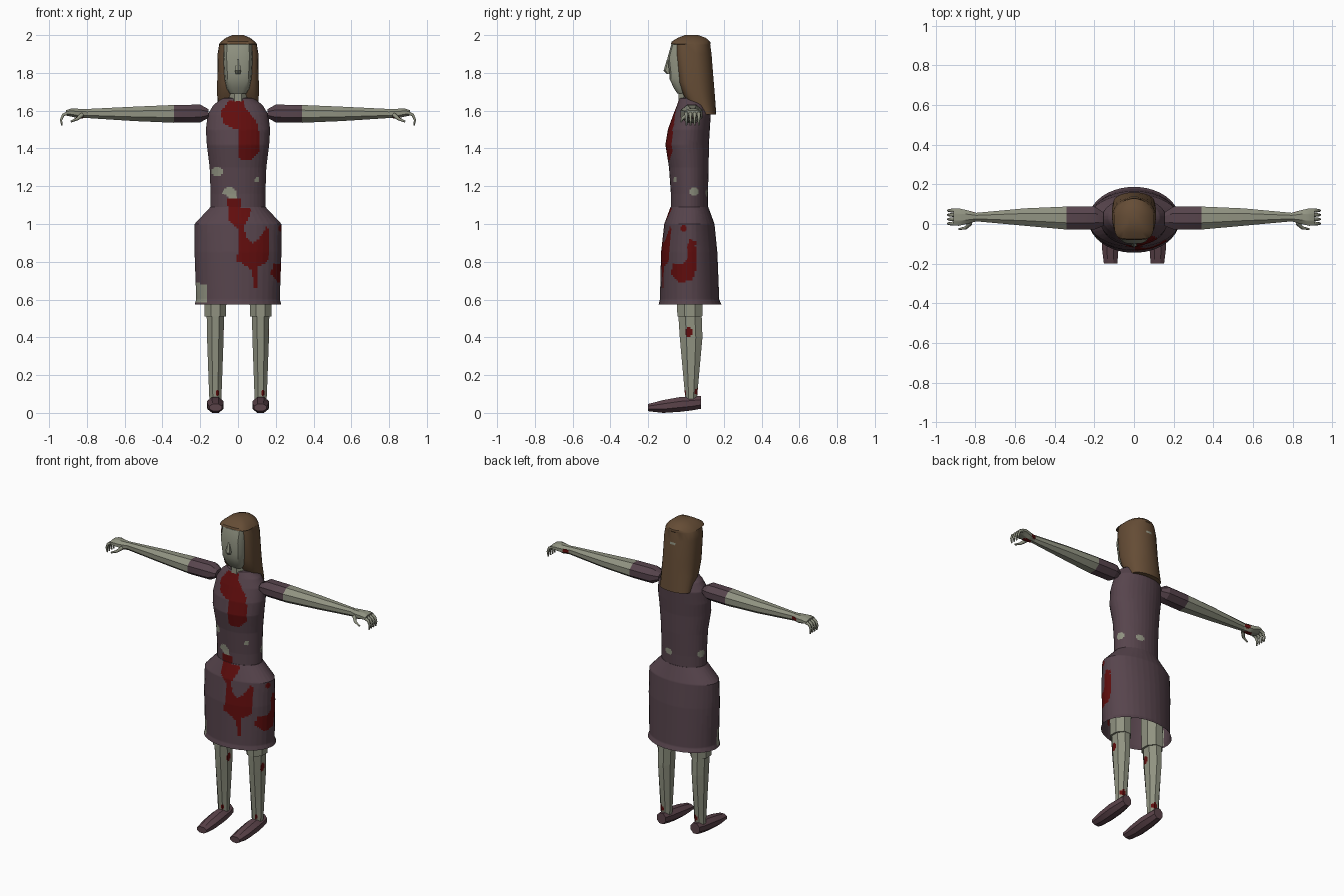
import bpy, bmesh, math
from mathutils import Vector

cube = bpy.data.objects.get("Cube")
if cube:
    bpy.data.objects.remove(cube, do_unlink=True)


def material(name, rgb):
    m = bpy.data.materials.new(name)
    m.use_nodes = True
    m.diffuse_color = (*rgb, 1)
    m.node_tree.nodes["Principled BSDF"].inputs["Base Color"].default_value = (*rgb, 1)
    return m


SKIN = material("pale grey skin", (0.28, 0.29, 0.22))
DRESS = material("plum cloth", (0.095, 0.058, 0.073))
HAIR = material("brown hair", (0.13, 0.073, 0.036))
RED = material("dark red stain", (0.12, 0.004, 0.004))
SHOE = material("plum leather", (0.105, 0.056, 0.068))


def loft(name, mat, rings, sides, axis=2, side=1, square_front=False, caps=(True, True)):
    """Skin rings (position, centre a, half a, centre b, half b) along an axis."""
    bm = bmesh.new()
    grow = 1 / math.cos(math.pi / sides)
    loops = []
    for t, ca, ha, cb, hb in rings:
        loop = []
        for i in range(sides):
            ang = 2 * math.pi * (i + 0.5) / sides
            c, s = math.cos(ang) * grow, math.sin(ang) * grow
            if square_front and s < 0:
                c, s = (math.copysign(min(abs(v), 1) ** 0.5, v) for v in (c, s))
            co = [ca + ha * c, cb + hb * s]
            co.insert(axis, t)
            co[0] *= side
            loop.append(bm.verts.new(co))
        loops.append(loop)
    for lo, hi in zip(loops, loops[1:]):
        for i in range(sides):
            j = (i + 1) % sides
            bm.faces.new((lo[i], lo[j], hi[j], hi[i]))
    for use, loop in zip(caps, (loops[0], loops[-1])):
        if use:
            bm.faces.new(loop)
    bmesh.ops.recalc_face_normals(bm, faces=bm.faces)
    mesh = bpy.data.meshes.new(name)
    bm.to_mesh(mesh)
    bm.free()
    mesh.materials.append(mat)
    ob = bpy.data.objects.new(name, mesh)
    bpy.context.collection.objects.link(ob)
    return ob


def inside(p, poly):
    hit = False
    for (x1, y1), (x2, y2) in zip(poly, poly[1:] + poly[:1]):
        if (y1 > p[1]) != (y2 > p[1]) and p[0] < x1 + (p[1] - y1) * (x2 - x1) / (y2 - y1):
            hit = not hit
    return hit


def blob(u, v, ru, rv):
    """Eight-sided patch outline."""
    return [(u + ru * math.cos(k * math.pi / 4 + 0.39), v + rv * math.sin(k * math.pi / 4 + 0.39))
            for k in range(8)]


def patch(ob, mat, axis, sign, poly, step=0.01):
    """Cut a fine grid over an outline on the side facing an axis and colour its faces."""
    plane = [k for k in range(3) if k != axis]
    bm = bmesh.new()
    bm.from_mesh(ob.data)
    for n, k in enumerate(plane):
        lo, hi = min(p[n] for p in poly), max(p[n] for p in poly)
        count = max(2, round((hi - lo) / step))
        normal = Vector((0, 0, 0))
        normal[k] = 1
        for i in range(count + 1):
            bmesh.ops.bisect_plane(bm, geom=bm.verts[:] + bm.edges[:] + bm.faces[:], dist=1e-5,
                                   plane_co=normal * (lo + (hi - lo) * i / count), plane_no=normal)
    if mat.name not in ob.data.materials:
        ob.data.materials.append(mat)
    slot = ob.data.materials.find(mat.name)
    bm.normal_update()
    for f in bm.faces:
        c = f.calc_center_median()
        if f.normal[axis] * sign > 0.08 and inside([c[k] for k in plane], poly):
            f.material_index = slot
    bm.to_mesh(ob.data)
    bm.free()


def finger(name, pts, side, radius):
    cu = bpy.data.curves.new(name, 'CURVE')
    cu.dimensions = '3D'
    cu.bevel_depth, cu.bevel_resolution, cu.use_fill_caps = radius, 1, True
    sp = cu.splines.new('POLY')
    sp.points.add(len(pts) - 1)
    for i, (x, y, z) in enumerate(pts):
        sp.points[i].co = (x * side, y, z, 1)
        sp.points[i].radius = 1 - 0.6 * i / (len(pts) - 1)
    cu.materials.append(SKIN)
    bpy.context.collection.objects.link(bpy.data.objects.new(name, cu))


# Dress
bodice = loft("bodice", DRESS, [
    (1.08, 0, .145, .018, .098), (1.16, 0, .145, .018, .098), (1.3, 0, .15, .015, .105),
    (1.42, 0, .165, .006, .115), (1.5, 0, .17, .015, .111), (1.58, 0, .16, .032, .099),
    (1.63, 0, .13, .033, .08), (1.665, 0, .085, .027, .062), (1.67, 0, .05, .02, .045)], 36)
skirt = loft("skirt", DRESS, [
    (1.09, 0, .146, .018, .1), (1.0, 0, .23, .018, .133), (.85, 0, .23, .017, .149),
    (.6, 0, .221, .019, .157), (.575, 0, .229, .021, .166)], 36, caps=(True, False))

# Stains and torn holes in the dress
chest = [(-.05, 1.65), (.03, 1.655), (.04, 1.61), (.08, 1.565), (.105, 1.53), (.115, 1.46),
         (.11, 1.38), (.07, 1.34), (.01, 1.34), (0, 1.37), (.005, 1.5), (-.04, 1.51),
         (-.08, 1.535), (-.09, 1.6)]
lap = [(-.06, 1.135), (.015, 1.135), (.015, 1.085), (.075, 1.08), (.05, 1.02), (.03, .985),
       (.05, .92), (.075, .9), (.11, .92), (.15, .985), (.165, .975), (.16, .805), (.1, .77),
       (.1, .665), (.085, .66), (.075, .75), (.03, .79), (-.005, .8), (0, .97), (-.045, 1.015)]
hip = [(.02, .92), (.05, .91), (.055, .77), (.035, .7), (-.035, .69), (-.08, .735),
       (-.07, .79), (-.015, .785), (.01, .825), (.005, .88)]
patch(bodice, RED, 1, -1, chest)
patch(bodice, RED, 1, -1, lap[:3] + lap[-1:])
patch(skirt, RED, 1, -1, lap)
patch(skirt, RED, 0, 1, hip)
patch(skirt, RED, 0, 1, blob(-.013, .978, .018, .018))
patch(skirt, SKIN, 1, -1, [(-.24, .585), (-.165, .585), (-.165, .68), (-.24, .69)])
patch(bodice, SKIN, 1, -1, blob(-.11, 1.278, .033, .025))
patch(bodice, SKIN, 1, -1, [(-.085, 1.165), (-.04, 1.135), (-.005, 1.135), (-.01, 1.175),
                            (-.035, 1.197), (-.07, 1.19)])
patch(bodice, SKIN, 1, 1, blob(.045, 1.165, .03, .02))
for s in (1, -1):
    patch(bodice, SKIN, 0, s, blob(.042, 1.172, .025, .024))
patch(bodice, SKIN, 0, 1, blob(-.058, 1.235, .008, .015))

# Head and neck
loft("neck", SKIN, [(1.6, 0, .045, .01, .05), (1.74, 0, .045, .01, .05)], 8)
loft("face", SKIN, [
    (1.69, 0, .045, .02, .065), (1.72, 0, .062, .02, .085), (1.77, 0, .073, .02, .108),
    (1.8, 0, .075, .02, .108), (1.88, 0, .08, .02, .118), (1.95, 0, .078, .02, .098),
    (1.97, 0, .06, .02, .07)], 16, square_front=True)
loft("nose", SKIN, [(1.87, 0, .007, -.09, .01), (1.812, 0, .016, -.098, .018),
                    (1.795, 0, .012, -.09, .012)], 6)
loft("hair", HAIR, [
    (2.0, 0, .03, .03, .035), (1.985, 0, .065, .03, .075), (1.965, 0, .09, .026, .102),
    (1.953, 0, .1, .025, .105), (1.95, 0, .1, .036, .092), (1.9, 0, .108, .04, .095),
    (1.75, 0, .11, .055, .092), (1.68, 0, .11, .07, .083), (1.58, 0, .104, .11, .05)],
    24, square_front=True)

for s, label in ((1, "left"), (-1, "right")):
    # Arm with short sleeve
    arm = loft(label + "_arm", SKIN, [
        (.155, .025, .035, 1.585, .022), (.2, .03, .058, 1.585, .047), (.34, .03, .058, 1.583, .047),
        (.55, .035, .044, 1.583, .038), (.8, .035, .021, 1.585, .024)], 8, axis=0, side=s)
    arm.data.materials.append(DRESS)
    for f in arm.data.polygons:
        f.material_index = int(abs(f.center.x) < .335)

    # Hand with curled fingers
    hand = loft(label + "_hand", SKIN, [
        (.79, .035, .02, 1.585, .022), (.84, .035, .034, 1.584, .026), (.885, .035, .044, 1.59, .021),
        (.91, .035, .042, 1.588, .014)], 8, axis=0, side=s)
    patch(hand, RED, 2, -1, blob(s * .84, .03, .03, .02))
    patch(hand, RED, 1, 1, blob(s * .815, 1.583, .02, .014))
    for k in range(4):
        y = .002 + k * .022
        finger(f"{label}_finger_{k + 1}", [(.9, y, 1.588), (.926, y, 1.577), (.937, y, 1.55),
                                           (.932, y, 1.522)], s, .011)
    finger(label + "_thumb", [(.825, .005, 1.578), (.85, -.02, 1.557), (.885, -.026, 1.542)], s, .012)

    # Leg and shoe
    loft(label + "_thigh", SKIN, [(.9, .12, .062, .02, .072), (.51, .12, .057, .02, .066)], 8, side=s)
    shin = loft(label + "_shin", SKIN, [
        (.54, .12, .046, .02, .062), (.4, .12, .044, .027, .06), (.1, .12, .033, .027, .033),
        (.05, .12, .03, .027, .03)], 8, side=s)
    patch(shin, RED, 0, 1, blob(.015, .428, .02, .028))
    patch(shin, RED, 1, 1, blob(s * .12 + .012, .115, .018, .022))
    patch(shin, RED, 1, -1, blob(s * .12 + .012, .105, .008, .018))
    loft(label + "_shoe", SHOE, [
        (-.2, .118, .034, .028, .019), (-.12, .12, .042, .034, .034), (-.03, .12, .044, .045, .039),
        (.03, .12, .039, .05, .037), (.08, .12, .031, .056, .034)], 8, axis=1, side=s)

# Smooth the rounded parts and keep the facets crisp
bpy.ops.object.select_all(action='DESELECT')
for ob in bpy.context.scene.objects:
    if ob.type == 'MESH':
        ob.select_set(True)
        bpy.context.view_layer.objects.active = ob
bpy.ops.object.shade_smooth_by_angle(angle=math.radians(30))
